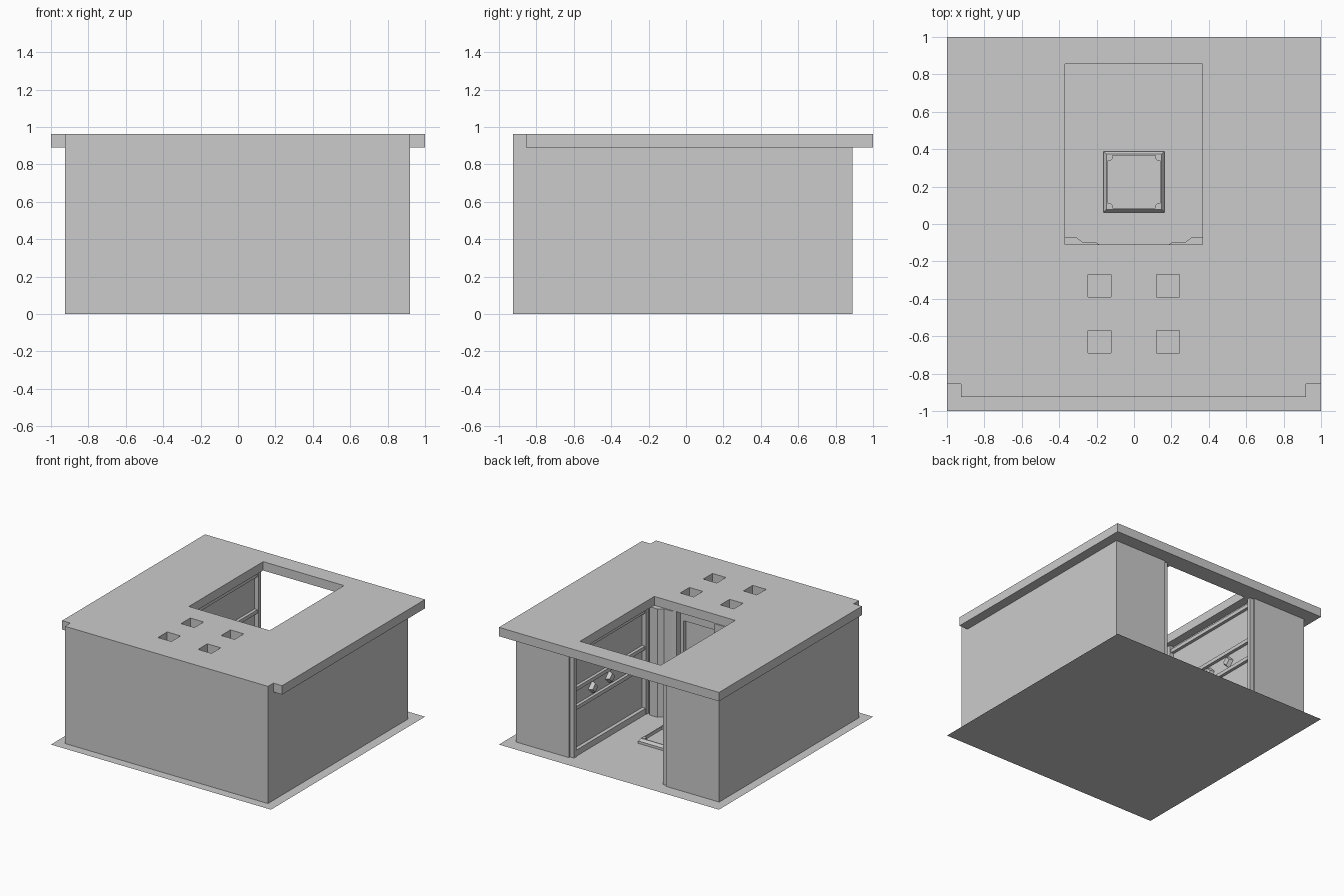
import bpy, bmesh
from mathutils import Matrix

if "Cube" in bpy.data.objects:
    bpy.data.objects.remove(bpy.data.objects["Cube"])


def finish(bm, name):
    bmesh.ops.recalc_face_normals(bm, faces=bm.faces)
    me = bpy.data.meshes.new(name)
    bm.to_mesh(me)
    bm.free()
    ob = bpy.data.objects.new(name, me)
    bpy.context.collection.objects.link(ob)
    return ob


def box(name, x0, x1, y0, y1, z0, z1):
    bm = bmesh.new()
    bmesh.ops.create_cube(bm, size=1)
    for v in bm.verts:
        v.co.x = (x0 + x1) / 2 + v.co.x * (x1 - x0)
        v.co.y = (y0 + y1) / 2 + v.co.y * (y1 - y0)
        v.co.z = (z0 + z1) / 2 + v.co.z * (z1 - z0)
    return finish(bm, name)


def prism(name, pts, z0, z1):
    bm = bmesh.new()
    f = bm.faces.new([bm.verts.new((x, y, z0)) for x, y in pts])
    r = bmesh.ops.extrude_face_region(bm, geom=[f])
    for g in r["geom"]:
        if isinstance(g, bmesh.types.BMVert):
            g.co.z = z1
    return finish(bm, name)


def cut(ob, cutters):
    for c in cutters:
        c.hide_render = True
        m = ob.modifiers.new("cut", "BOOLEAN")
        m.operation, m.solver, m.object = "DIFFERENCE", "EXACT", c
        bpy.context.view_layer.objects.active = ob
        bpy.ops.object.modifier_apply(modifier=m.name)
        bpy.data.objects.remove(c)


# floor sheet
bm = bmesh.new()
bmesh.ops.create_grid(bm, x_segments=1, y_segments=1, size=1)
floor = finish(bm, "floor")
for p in floor.data.polygons:
    if p.normal.z < 0:
        p.flip()

# roof slab with notched front corners, big opening and four skylights
roof = prism("roof", [(-1, 1), (-1, -.855), (-.925, -.855), (-.925, -.925),
                      (.92, -.925), (.92, -.855), (1, -.855), (1, 1)], .89, .963)
holes = [box("cut", -.37, .365, -.11, .855, .8, 1.1)]
for x in (-.245, .12):
    for y in (-.69, -.39 + .12 - .12):
        holes.append(box("cut", x, x + .122, y, y + .12, .8, 1.1))
cut(roof, holes)

# outer walls of the front room
box("front_wall", -.925, .92, -.925, -.89, 0, .89)
for s, n in ((-1, "left"), (1, "right")):
    a, b = sorted((s * .89, -.925 if s < 0 else .92))
    box(n + "_room_wall", a, b, -.89, -.1, 0, .89)

# inner partition with angled pilasters and a recessed doorway
half = [(.89, -.1), (.41, -.1), (.38, -.07), (.31, -.07), (.27, -.1), (.2, -.1), (.17, -.12), (.17, -.2)]
back = [(-.89, -.24), (.89, -.24)]
prism("partition", half + [(-x, y) for x, y in reversed(half)] + back, 0, .89)
for s in (-1, 1):
    box("door_frame", s * .155 - .015, s * .155 + .015, -.2, -.17, 0, .86)
box("door_header", -.17, .17, -.2, -.17, .8, .86)

# solid side blocks with panelled inner faces
for s, n in ((-1, "left"), (1, "right")):
    def side(name, d0, d1, *r):
        a, b = sorted((s * d0, s * d1))
        return box(n + name, a, b, *r)
    outer = .925 if s < 0 else .92
    side("_block", .44, outer, -.1, .89, 0, .89)
    for z0, z1, d in ((0, .05, .41), (.375, .405, .415), (.53, .56, .415), (.83, .86, .415)):
        side("_rail", d, .44, -.1, .87, z0, z1)
    for y in (-.09, .845):
        side("_post", .405, .44, y, y + .03, 0, .89)
    # diamond wall lamps
    for y in (.16, .37, .59):
        bm = bmesh.new()
        bmesh.ops.create_cone(bm, cap_ends=True, segments=4, radius1=.05, radius2=.035, depth=.03)
        bmesh.ops.transform(bm, matrix=Matrix.Translation((s * .425, y, .467))
                            @ Matrix.Rotation(-s * 1.570796, 4, 'Y'), verts=bm.verts)
        finish(bm, n + "_lamp")

# raised floor plate: bevelled rim, corner brackets
CX, CY = 0, .225
bm = bmesh.new()
rings = []
for r, z in ((.163, 0), (.163, .02), (.148, .04), (.14, .04), (.14, .015)):
    rings.append([bm.verts.new((CX + a * r, CY + b * r, z))
                  for a, b in ((-1, -1), (1, -1), (1, 1), (-1, 1))])
for lo, hi in zip(rings, rings[1:]):
    for i in range(4):
        bm.faces.new((lo[i], lo[(i + 1) % 4], hi[(i + 1) % 4], hi[i]))
bm.faces.new(rings[-1])
finish(bm, "floor_plate")
for a in (-1, 1):
    for b in (-1, 1):
        prism("plate_bracket", [(CX + a * .145, CY + b * .145), (CX + a * .115, CY + b * .145),
                                (CX + a * .115, CY + b * .125), (CX + a * .125, CY + b * .115),
                                (CX + a * .145, CY + b * .115)], .015, .045)
